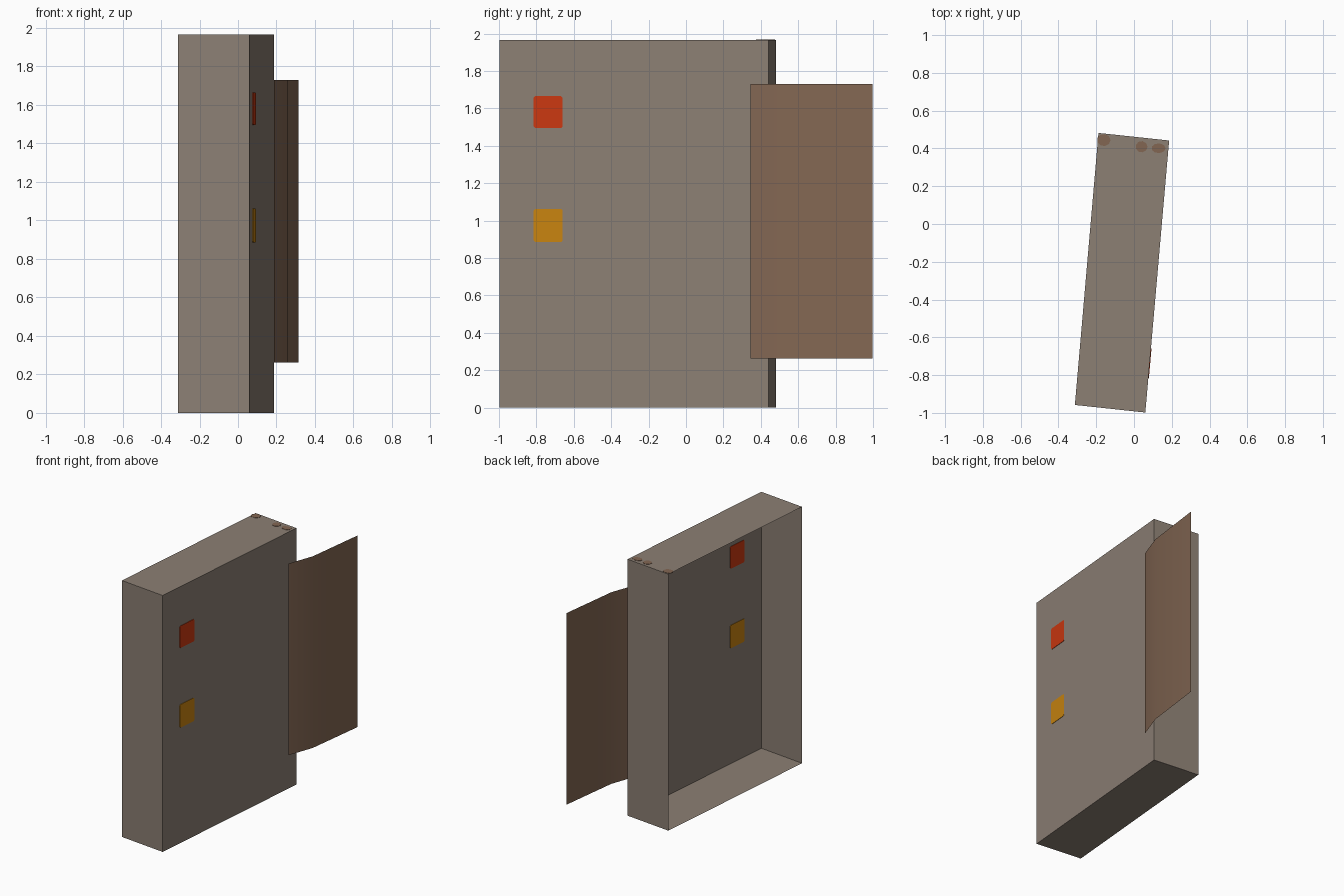
import bpy, bmesh, math
from mathutils import Vector

if "Cube" in bpy.data.objects:
    bpy.data.objects.remove(bpy.data.objects["Cube"])


def material(name, r, g, b):
    """Flat colour from 0-255 screen values, stored as linear."""
    lin = [((c / 255 + 0.055) / 1.055) ** 2.4 * 1.1 for c in (r, g, b)]
    m = bpy.data.materials.new(name)
    m.diffuse_color = (*lin, 1)
    m.use_nodes = True
    m.node_tree.nodes["Principled BSDF"].inputs["Base Color"].default_value = m.diffuse_color
    return m


grey = material("warm grey metal", 134, 122, 111)
rust = material("brown rust", 125, 98, 79)
red = material("red lamp", 194, 53, 15)
amber = material("amber lamp", 192, 126, 14)


def mesh_object(name, verts, faces, mat):
    me = bpy.data.meshes.new(name)
    me.from_pydata(verts, [], faces)
    me.materials.append(mat)
    ob = bpy.data.objects.new(name, me)
    bpy.context.collection.objects.link(ob)
    return ob


def prism(name, outline, direction, mat):
    """Extrude a closed 3D outline along a direction."""
    n = len(outline)
    d = Vector(direction)
    verts = [Vector(p) for p in outline] + [Vector(p) + d for p in outline]
    faces = [tuple(range(n))[::-1], tuple(range(n, 2 * n))]
    faces += [(i, (i + 1) % n, n + (i + 1) % n, n + i) for i in range(n)]
    ob = mesh_object(name, verts, faces, mat)
    bm = bmesh.new()
    bm.from_mesh(ob.data)
    bmesh.ops.recalc_face_normals(bm, faces=bm.faces)
    bm.to_mesh(ob.data)
    bm.free()
    return ob


# Cabinet shell: slightly turned box, open on its -x side
H = 1.965
front_l, front_r = (-0.313, -0.958), (0.06, -0.998)
back_r, back_l = (0.186, 0.442), (-0.188, 0.482)
plan = [front_l, front_r, back_r, back_l]
mesh_object("cabinet_shell",
            [(x, y, z) for z in (0, H) for x, y in plan],
            [(3, 2, 1, 0), (4, 5, 6, 7), (0, 1, 5, 4), (1, 2, 6, 5), (2, 3, 7, 6)],
            grey)

# Lamps: thin plates seen on both sides of the wall, with slightly cut corners
slope = (back_r[0] - front_r[0]) / (back_r[1] - front_r[1])
T = 0.006


def wall_plate(name, y0, y1, z0, z1, mat):
    c = 0.008
    yz = [(y0 + c, z0), (y1 - c, z0), (y1, z0 + c), (y1, z1 - c),
          (y1 - c, z1), (y0 + c, z1), (y0, z1 - c), (y0, z0 + c)]
    pts = [(front_r[0] + (y - front_r[1]) * slope - T / 2, y, z) for y, z in yz]
    prism(name, pts, (T, 0, 0), mat)


wall_plate("upper_lamp", -0.815, -0.66, 1.495, 1.665, red)
wall_plate("lower_lamp", -0.815, -0.66, 0.885, 1.062, amber)

# Rust spots on the top near the back edge
for i, (x, y, rx, ry) in enumerate([(-0.16, 0.444, 0.036, 0.032),
                                    (0.04, 0.409, 0.032, 0.03),
                                    (0.13, 0.401, 0.038, 0.026)]):
    ring = [(x + rx * math.cos(a), y + ry * math.sin(a), H - 0.002)
            for a in [k * math.tau / 9 for k in range(9)]]
    prism(f"rust_spot_{i + 1}", ring, (0, 0, 0.004), rust)

# Bent sheet panel sticking out past the back edge
path = [(0.186, 0.345), (0.256, 0.54), (0.314, 0.998)]
n = len(path)
panel = mesh_object("bent_side_panel",
                    [(x, y, z) for z in (0.262, 1.73) for x, y in path],
                    [(i, i + 1, n + i + 1, n + i) for i in range(n - 1)], rust)
for p in panel.data.polygons:
    p.use_smooth = True
